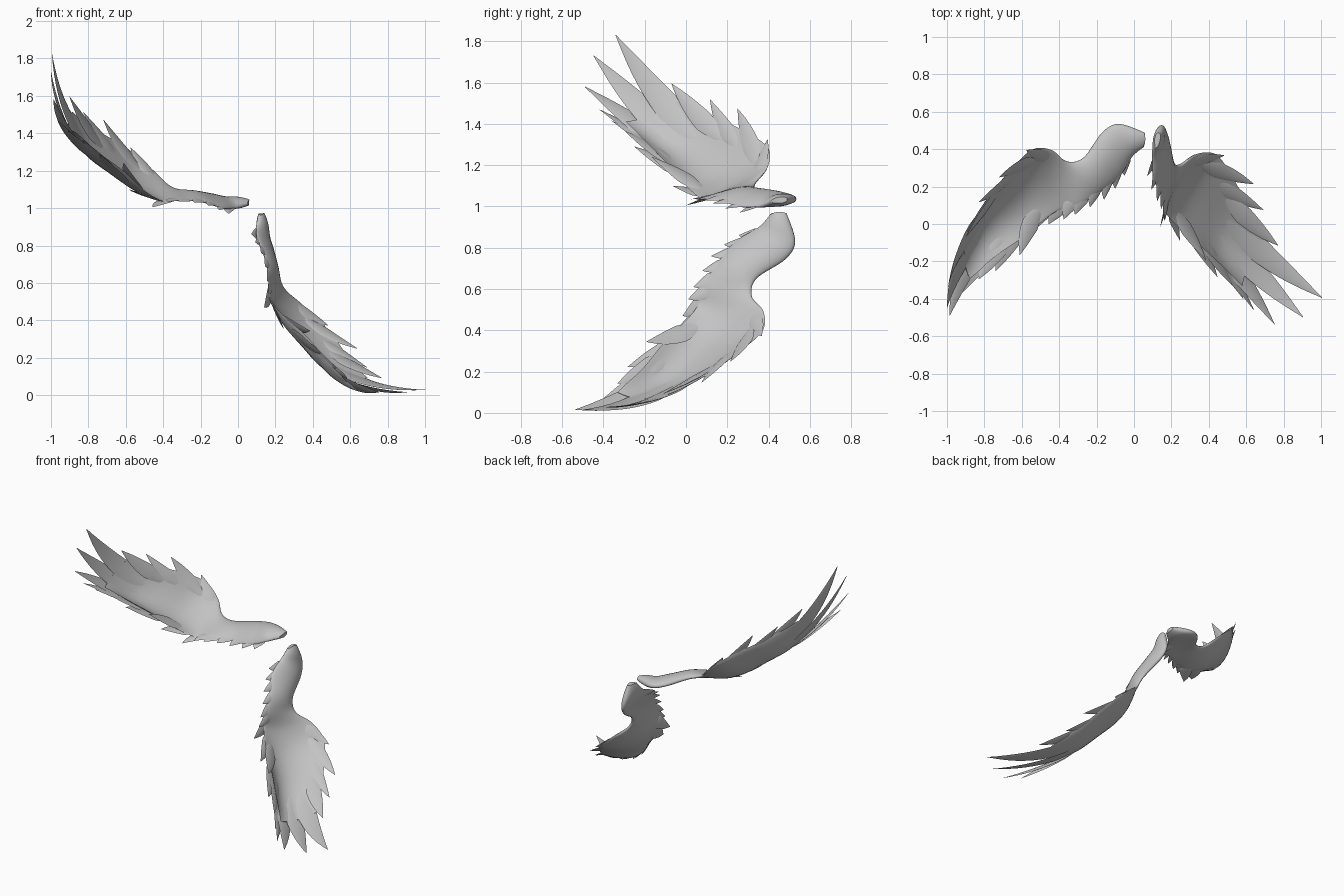
import bpy, bmesh, math
from mathutils import Vector, Matrix

cube = bpy.data.objects.get("Cube")
if cube:
    bpy.data.objects.remove(cube, do_unlink=True)

grey = bpy.data.materials.new("plumage_grey")
grey.use_nodes = True
colour = (0.55, 0.55, 0.55, 1)
grey.diffuse_color = colour
grey.node_tree.nodes["Principled BSDF"].inputs["Base Color"].default_value = colour

# Three rails run from shoulder to wing tip: leading edge, middle, trailing edge
LEADING = [(.055, .49, 1.035), (-.08, .535, 1.035), (-.17, .49, 1.045), (-.27, .355, 1.075),
           (-.36, .335, 1.11), (-.44, .395, 1.19), (-.54, .4, 1.28), (-.64, .31, 1.35),
           (-.76, .17, 1.42), (-.86, .02, 1.49), (-.93, -.12, 1.57)]
MIDDLE = [(.06, .45, 1.03), (-.05, .43, 1.03), (-.13, .37, 1.05), (-.23, .26, 1.07),
          (-.33, .22, 1.07), (-.45, .22, 1.085), (-.57, .18, 1.13), (-.69, .08, 1.205),
          (-.81, -.03, 1.295), (-.89, -.14, 1.405), (-.94, -.22, 1.51)]
TRAILING = [(.05, .41, 1.025), (-.01, .36, 1), (-.08, .25, 1), (-.18, .17, 1.03),
            (-.3, .1, 1.045), (-.41, .07, 1.04), (-.52, -.01, 1.11), (-.62, -.09, 1.205),
            (-.75, -.18, 1.3), (-.85, -.27, 1.39), (-.93, -.33, 1.45)]
LAST = len(LEADING) - 1
BODY_END = 9.3

# Feathers: station along the wing, place across it, tip, half width
LEADING_FEATHERS = [
    (4.8, .15, (-.575, .395, 1.325), .045),
    (5.5, .15, (-.72, .25, 1.473), .05),
    (6.5, .16, (-.83, .117, 1.517), .045),
    (7.3, .16, (-.9, -.07, 1.595), .055)]
TRAILING_FEATHERS = [
    (1.1, .75, (-.05, .26, .97), .04),
    (1.7, .8, (-.1, .19, .99), .035),
    (2.2, .8, (-.16, .13, 1.015), .035),
    (2.8, .8, (-.235, .09, 1.03), .035),
    (3.4, .8, (-.315, .05, 1.035), .04),
    (3.9, .8, (-.375, .025, 1.035), .04),
    (4.2, .8, (-.455, 0, 1.005), .05),
    (4.9, .8, (-.58, -.065, 1.1), .055),
    (5.5, .82, (-.61, -.165, 1.24), .055),
    (6.2, .82, (-.74, -.25, 1.29), .06),
    (6.9, .82, (-.83, -.295, 1.365), .06)]
FLIGHT_FEATHERS = [
    (7.3, .28, (-.995, -.34, 1.83), .075),
    (7.3, .48, (-1, -.447, 1.73), .075),
    (7.3, .66, (-.985, -.49, 1.58), .07),
    (7.2, .8, (-.965, -.42, 1.47), .055),
    (7, .82, (-.91, -.36, 1.415), .055)]


def along(rail, u):
    """Smooth curve through the points of a rail."""
    i = min(max(int(math.floor(u)), 0), LAST - 1)
    t = u - i
    a, b, c, d = (Vector(rail[min(max(i + k, 0), LAST)]) for k in (-1, 0, 1, 2))
    return b + (c - a) * (t / 2) + (a * 2 - b * 5 + c * 4 - d) * (t * t / 2) \
        + (b * 3 - a - c * 3 + d) * (t ** 3 / 2)


def sheet(u, w):
    """Point on the cambered wing surface; w runs from leading to trailing edge."""
    a, m, b = (along(rail, u) for rail in (LEADING, MIDDLE, TRAILING))
    return a * ((1 - w) * (1 - 2 * w)) + m * (4 * w * (1 - w)) + b * (w * (2 * w - 1))


def frame(u, w):
    """Direction towards the wing tip, and the surface normal."""
    e = .02
    du = sheet(min(u + e, LAST), w) - sheet(max(u - e, 0), w)
    dw = sheet(u, min(w + e, 1)) - sheet(u, max(w - e, 0))
    return du.normalized(), du.cross(dw).normalized()


def loft(bm, rings):
    """Skin a list of equal rings and close both ends."""
    loops = [[bm.verts.new(p) for p in ring] for ring in rings]
    n = len(loops[0])
    for one, two in zip(loops, loops[1:]):
        for k in range(n):
            bm.faces.new((one[k], one[(k + 1) % n], two[(k + 1) % n], two[k]))
    bm.faces.new(loops[0])
    bm.faces.new(loops[-1][::-1])


def build_body(bm):
    steps, across = 60, 14
    rings = []
    for s in range(steps + 1):
        u = BODY_END * s / steps
        thick = .008 + .025 * max(0, 1 - u / 7) ** 1.2
        thick *= min(1, .45 + u, .2 + (BODY_END - u) / 2)
        upper, lower = [], []
        for k in range(across + 1):
            w = (1 - math.cos(math.pi * k / across)) / 2
            normal = frame(u, w)[1]
            swell = thick * math.sqrt(max(0, math.sin(math.pi * w ** .75)))
            upper.append(sheet(u, w) + normal * swell)
            lower.append(sheet(u, w) - normal * swell)
        rings.append(upper + lower[-2:0:-1])
    loft(bm, rings)


def build_feather(bm, u, w, tip, width, bend):
    base, tip = sheet(u, w), Vector(tip)
    outward, normal = frame(u, w)
    chord = tip - base
    ctrl = base + chord * .5 + (outward * (.45 * chord.length) - chord * .5) * bend
    steps = 14
    rings = []
    for s in range(steps + 1):
        t = s / steps
        p = base * (1 - t) ** 2 + ctrl * (2 * t * (1 - t)) + tip * t * t
        tangent = ((ctrl - base) * (1 - t) + (tip - ctrl) * t).normalized()
        side = normal.cross(tangent).normalized()
        up = tangent.cross(side)
        # Narrow root sunk in the wing, broad blade, pointed tip
        spread = max(.02, 1 - t ** 3) * min(1, .2 + t * 2)
        half, rise = width * spread, .007 * spread
        rings.append([p + side * (half * math.cos(a)) + up * (rise * math.sin(a))
                      for a in (math.tau * k / 8 for k in range(8))])
    loft(bm, rings)


def feather_row(row, bend):
    def build(bm):
        for u, w, tip, width in row:
            build_feather(bm, u, w, tip, width, bend)
    return build


def make(name, build, matrix):
    bm = bmesh.new()
    build(bm)
    bm.transform(matrix)
    bmesh.ops.recalc_face_normals(bm, faces=bm.faces[:])
    mesh = bpy.data.meshes.new(name)
    bm.to_mesh(mesh)
    bm.free()
    mesh.materials.append(grey)
    obj = bpy.data.objects.new(name, mesh)
    bpy.context.collection.objects.link(obj)
    bpy.ops.object.select_all(action='DESELECT')
    obj.select_set(True)
    bpy.context.view_layer.objects.active = obj
    bpy.ops.object.shade_smooth_by_angle(angle=math.radians(50))


# The left wing is the right wing reflected in a tilted plane between the shoulders
centre = Vector((.091, .2, 1.007))
reflect = Matrix.Translation(centre) \
    @ Matrix.Scale(-1, 4, Vector((.743, -.02, -.669)).normalized()) \
    @ Matrix.Translation(-centre)

for label, matrix in (("right", Matrix.Identity(4)), ("left", reflect)):
    make(label + "_wing_body", build_body, matrix)
    make(label + "_leading_feathers", feather_row(LEADING_FEATHERS, .5), matrix)
    make(label + "_trailing_feathers", feather_row(TRAILING_FEATHERS, .5), matrix)
    make(label + "_flight_feathers", feather_row(FLIGHT_FEATHERS, 1), matrix)
